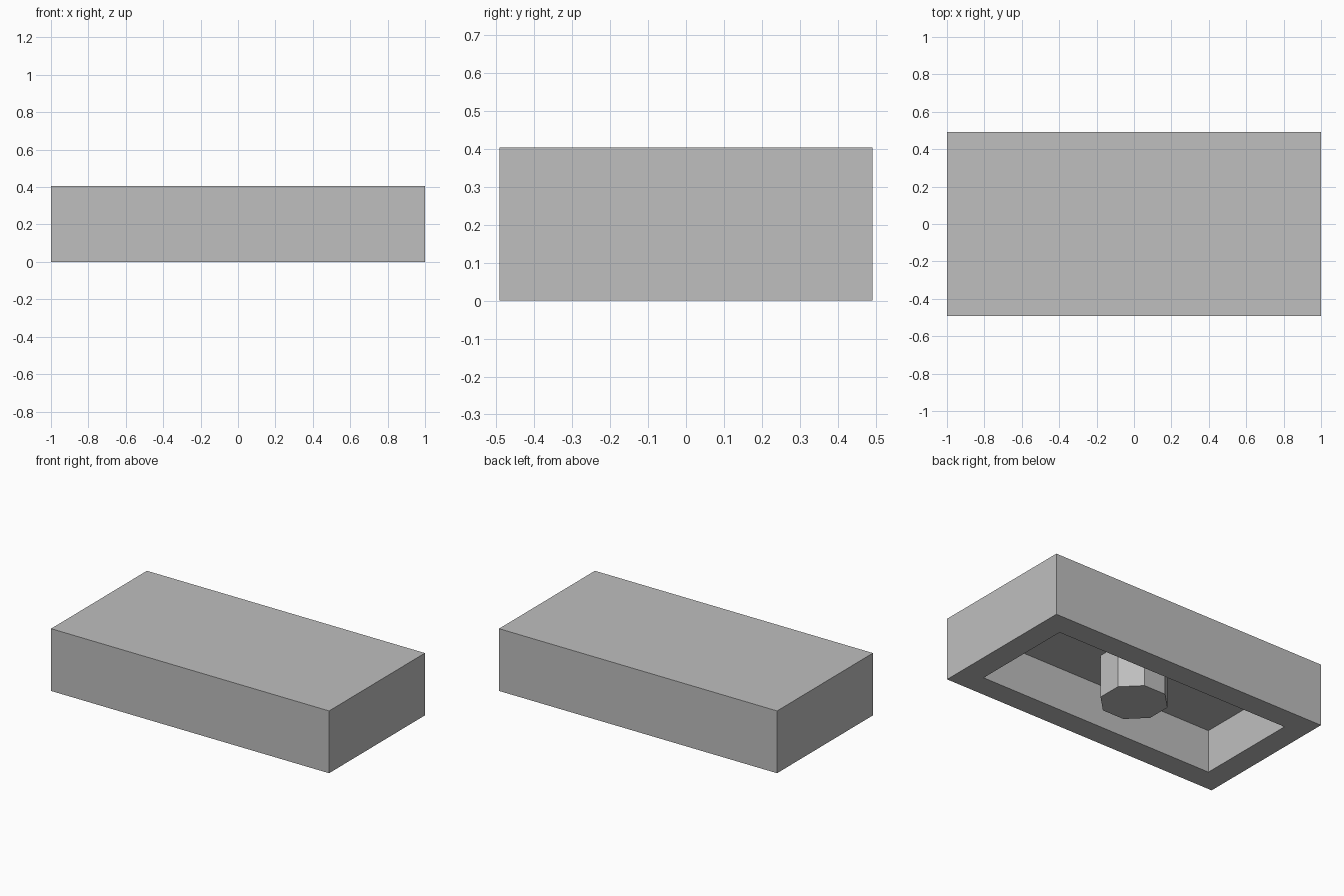
import bpy
import bmesh
import math
from mathutils import Matrix

if "Cube" in bpy.data.objects:
    bpy.data.objects.remove(bpy.data.objects["Cube"], do_unlink=True)

LENGTH, WIDTH, HEIGHT = 2.0, 0.985, 0.405
WALL, CAVITY = 0.15, 0.277
PIN_RADIUS, PIN_SIDES = 0.203, 8

# Plain grey plastic
grey = bpy.data.materials.new("light_grey")
grey.use_nodes = True
colour = (0.52, 0.52, 0.52, 1)
grey.diffuse_color = colour
grey.node_tree.nodes["Principled BSDF"].inputs["Base Color"].default_value = colour


def add_object(name, bm):
    bmesh.ops.recalc_face_normals(bm, faces=bm.faces[:])
    mesh = bpy.data.meshes.new(name)
    bm.to_mesh(mesh)
    bm.free()
    mesh.materials.append(grey)
    obj = bpy.data.objects.new(name, mesh)
    bpy.context.collection.objects.link(obj)
    return obj


# Shell: a block whose underside is inset and pushed up into a cavity
bm = bmesh.new()
bmesh.ops.create_cube(bm, size=1)
bmesh.ops.scale(bm, vec=(LENGTH, WIDTH, HEIGHT), verts=bm.verts)
bmesh.ops.translate(bm, vec=(0, 0, HEIGHT / 2), verts=bm.verts)
underside = min(bm.faces, key=lambda f: f.calc_center_median().z)
bmesh.ops.inset_region(bm, faces=[underside], thickness=WALL, use_even_offset=True)
cavity = bmesh.ops.extrude_face_region(bm, geom=[underside])["geom"]
bmesh.ops.translate(bm, vec=(0, 0, CAVITY),
                    verts=[v for v in cavity if isinstance(v, bmesh.types.BMVert)])
if underside.is_valid:
    bmesh.ops.delete(bm, geom=[underside], context="FACES_ONLY")
add_object("tile_shell", bm)

# Pin: solid octagonal post from the cavity ceiling down to the rim level
bm = bmesh.new()
bmesh.ops.create_cone(
    bm, cap_ends=True, segments=PIN_SIDES, radius1=PIN_RADIUS, radius2=PIN_RADIUS,
    depth=CAVITY,
    matrix=Matrix.Translation((0, 0, CAVITY / 2)) @ Matrix.Rotation(math.pi / PIN_SIDES, 4, "Z"))
# The upper cap is hidden against the ceiling
top_cap = max(bm.faces, key=lambda f: f.calc_center_median().z)
bmesh.ops.delete(bm, geom=[top_cap], context="FACES_ONLY")
add_object("centre_pin", bm)
